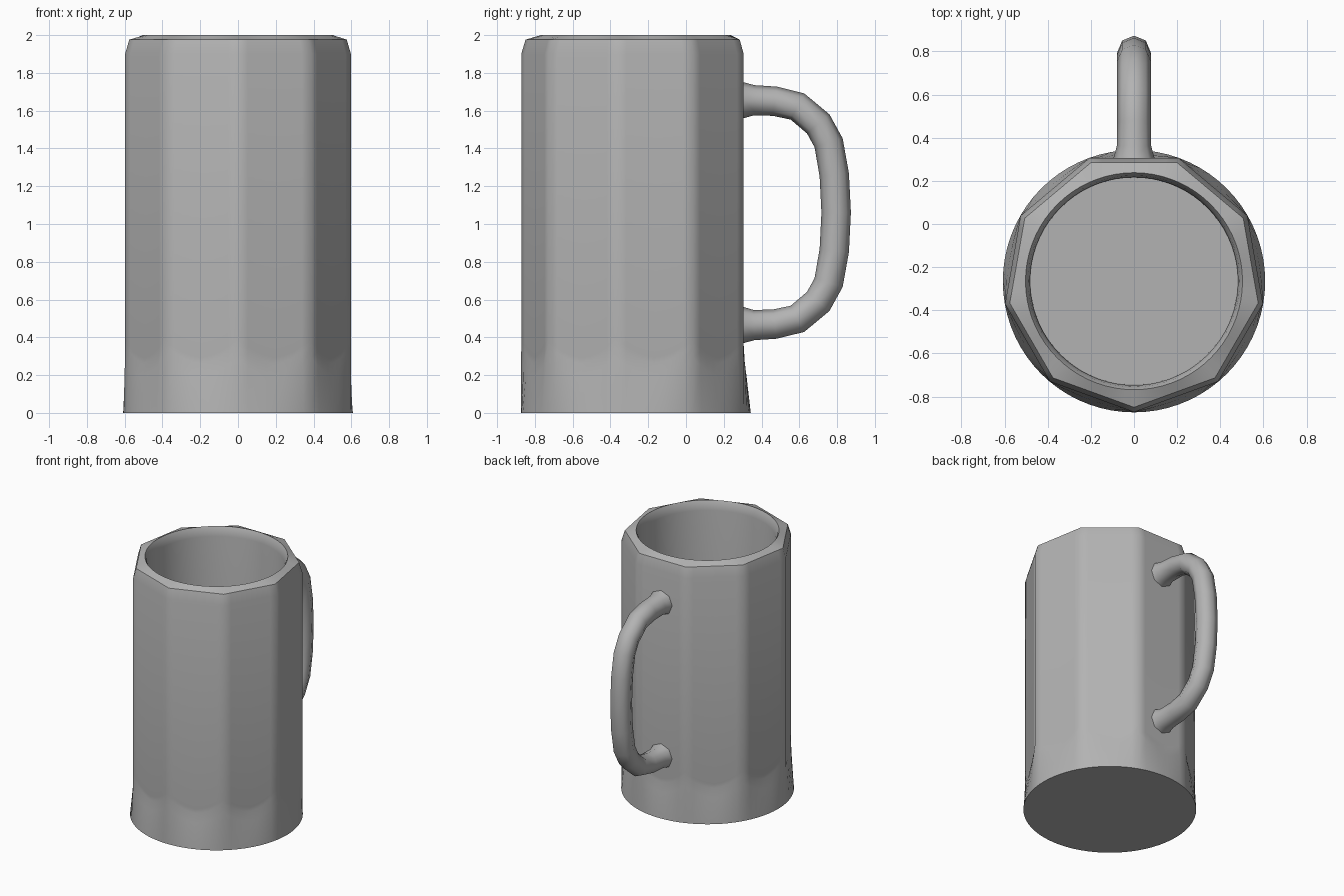
import bpy, bmesh, math
from mathutils import Vector

if "Cube" in bpy.data.objects:
    bpy.data.objects.remove(bpy.data.objects["Cube"])

CY = -0.265          # centre of the mug body in y
R = 0.607            # corner radius of the nine-sided body
SIDES, SUB = 9, 8    # flats, and segments per flat
N = SIDES * SUB

grey = bpy.data.materials.new("dark_grey")
grey.diffuse_color = (0.45, 0.45, 0.45, 1)
grey.use_nodes = True
grey.node_tree.nodes["Principled BSDF"].inputs["Base Color"].default_value = grey.diffuse_color


def loft(name, rings, smooth_angle):
    """Skin a list of vertex rings and cap both ends."""
    bm = bmesh.new()
    vr = [[bm.verts.new(p) for p in ring] for ring in rings]
    n = len(vr[0])
    for a, b in zip(vr, vr[1:]):
        for i in range(n):
            j = (i + 1) % n
            bm.faces.new((a[i], a[j], b[j], b[i]))
    bm.faces.new(vr[0][::-1])
    bm.faces.new(vr[-1])
    bmesh.ops.recalc_face_normals(bm, faces=bm.faces)
    me = bpy.data.meshes.new(name)
    bm.to_mesh(me)
    bm.free()
    me.materials.append(grey)
    ob = bpy.data.objects.new(name, me)
    bpy.context.collection.objects.link(ob)
    bpy.ops.object.select_all(action='DESELECT')
    ob.select_set(True)
    bpy.context.view_layer.objects.active = ob
    bpy.ops.object.shade_smooth_by_angle(angle=math.radians(smooth_angle))
    return ob


def ring(radius, z):
    """Ring round the body; radius and z are functions of the segment index."""
    pts = []
    for i in range(N):
        a = -math.pi / 2 + 2 * math.pi * i / N
        r = radius(i)
        pts.append((r * math.cos(a), CY + r * math.sin(a), z(i)))
    return pts


def flat(i):
    """Distance from the axis to the nine-sided outline."""
    half = math.pi / SIDES
    return R * math.cos(half) / math.cos((i % SUB) / SUB * 2 * half - half)


def scallop(i):
    """Height at which the round foot meets the flats."""
    d = min(i % SUB, SUB - i % SUB)
    return (0.36, 0.32, 0.29, 0.272, 0.262)[d]


def level(v):
    return lambda i: v


# body: round foot, scalloped flats, bevelled rim, hollow inside
body = [ring(level(0.608), level(0.0)),
        ring(lambda i: 0.4 * 0.608 + 0.6 * flat(i), lambda i: scallop(i) - 0.07),
        ring(flat, scallop),
        ring(flat, lambda i: scallop(i) + 0.03),
        ring(flat, level(1.9)),
        ring(lambda i: flat(i) * 0.963, level(1.976)),
        ring(level(0.503), level(2.0)),
        ring(level(0.49), level(1.975)),
        ring(level(0.482), level(1.93)),
        ring(level(0.48), level(0.2))]
loft("mug_body", body, 41)

# handle: eight-sided tube along a path mirrored about mid height, flared at the wall
MID = 1.06
top = [(0.285, 1.655, 0.10), (0.31, 1.655, 0.094), (0.36, 1.655, 0.08),
       (0.47, 1.65, 0.078), (0.59, 1.622, 0.078), (0.70, 1.53, 0.078),
       (0.755, 1.43, 0.078), (0.785, 1.26, 0.078)]
path = top + [(0.795, MID, 0.078)] + [(y, 2 * MID - z, r) for y, z, r in reversed(top)]
tube = []
for k, (y, z, r) in enumerate(path):
    p, q = path[max(k - 1, 0)], path[min(k + 1, len(path) - 1)]
    t = Vector((0, q[0] - p[0], q[1] - p[1])).normalized()
    out = Vector((0, -t.z, t.y))
    c = Vector((0, y, z))
    tube.append([c + r * (math.cos(a) * out + math.sin(a) * Vector((1, 0, 0)))
                 for a in (math.tau * s / 8 for s in range(8))])
loft("handle", tube, 60)
